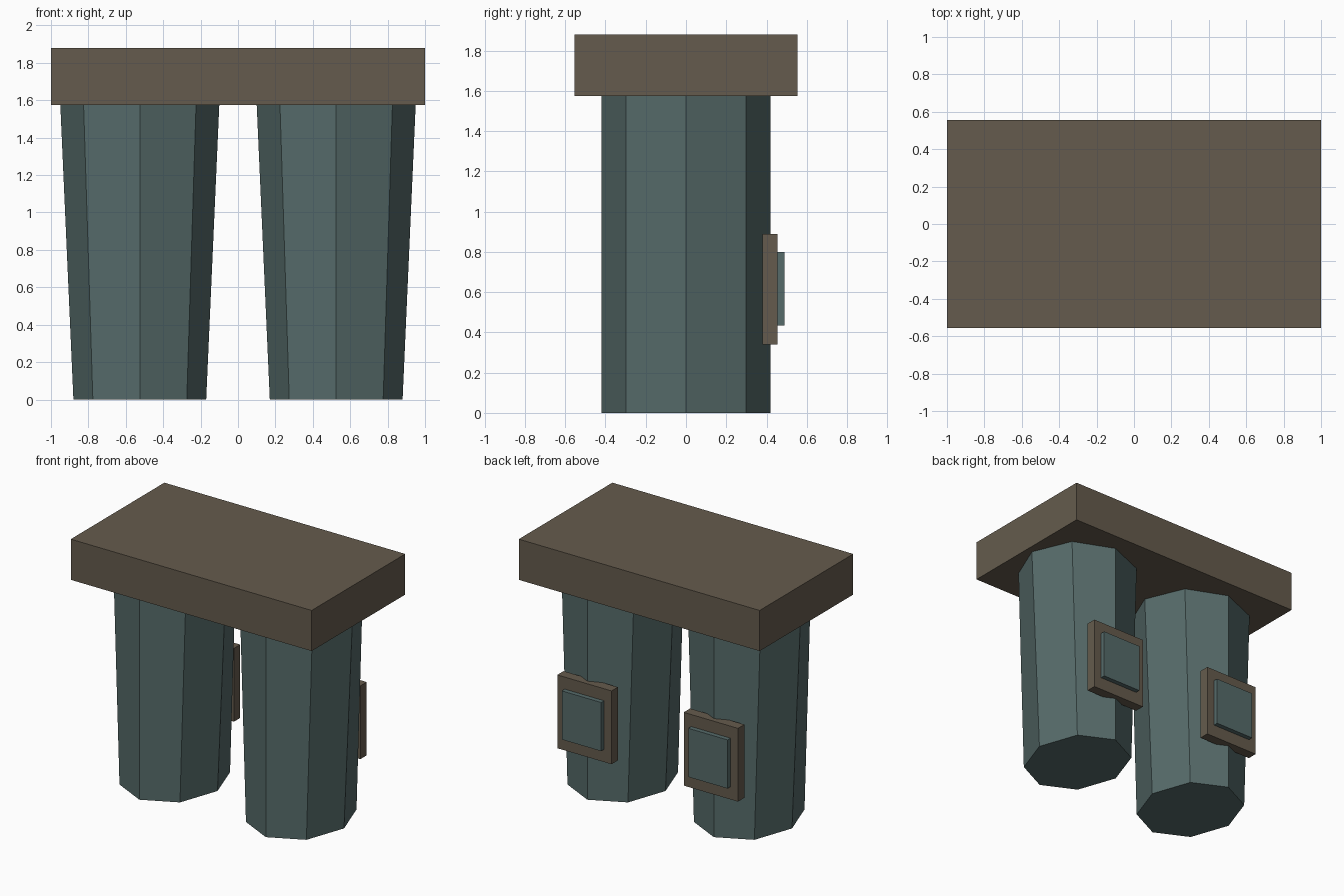
import bpy
import bmesh
from math import cos, sin, tau

if "Cube" in bpy.data.objects:
    bpy.data.objects.remove(bpy.data.objects["Cube"], do_unlink=True)


def make_material(name, rgb):
    mat = bpy.data.materials.new(name)
    mat.use_nodes = True
    color = (*rgb, 1)
    mat.diffuse_color = color
    mat.node_tree.nodes["Principled BSDF"].inputs["Base Color"].default_value = color
    return mat


brown = make_material("dull brown", (0.130, 0.105, 0.074))
teal = make_material("grey teal", (0.093, 0.147, 0.144))


def finish(name, bm, mat):
    bmesh.ops.recalc_face_normals(bm, faces=bm.faces)
    mesh = bpy.data.meshes.new(name)
    bm.to_mesh(mesh)
    bm.free()
    mesh.materials.append(mat)
    obj = bpy.data.objects.new(name, mesh)
    bpy.context.collection.objects.link(obj)
    return obj


def box(name, low, high, mat):
    bm = bmesh.new()
    bmesh.ops.create_cube(bm, size=1)
    for v in bm.verts:
        v.co = [a if c < 0 else b for a, b, c in zip(low, high, v.co)]
    return finish(name, bm, mat)


def leg(name, x, top, mat):
    # Octagonal column that narrows sideways only towards the foot
    bm = bmesh.new()
    rings = []
    for z, rx in ((0, 0.355), (top, 0.425)):
        rings.append([bm.verts.new((x + rx * cos(tau * i / 8), 0.42 * sin(tau * i / 8), z))
                      for i in range(8)])
    for ring in rings:
        bm.faces.new(ring)
    for i in range(8):
        j = (i + 1) % 8
        bm.faces.new((rings[0][i], rings[0][j], rings[1][j], rings[1][i]))
    return finish(name, bm, mat)


# Slab across the top
slab_bottom = 1.575
box("top_slab", (-1, -0.555, slab_bottom), (1, 0.555, 1.88), brown)

# Legs, each with a framed panel on the back
for side, x in (("left", 0.525), ("right", -0.525)):
    leg(side + "_leg", x, slab_bottom, teal)
    box(side + "_panel_frame", (x - 0.225, 0.38, 0.34), (x + 0.225, 0.455, 0.89), brown)
    box(side + "_panel", (x - 0.163, 0.45, 0.435), (x + 0.163, 0.49, 0.80), teal)
